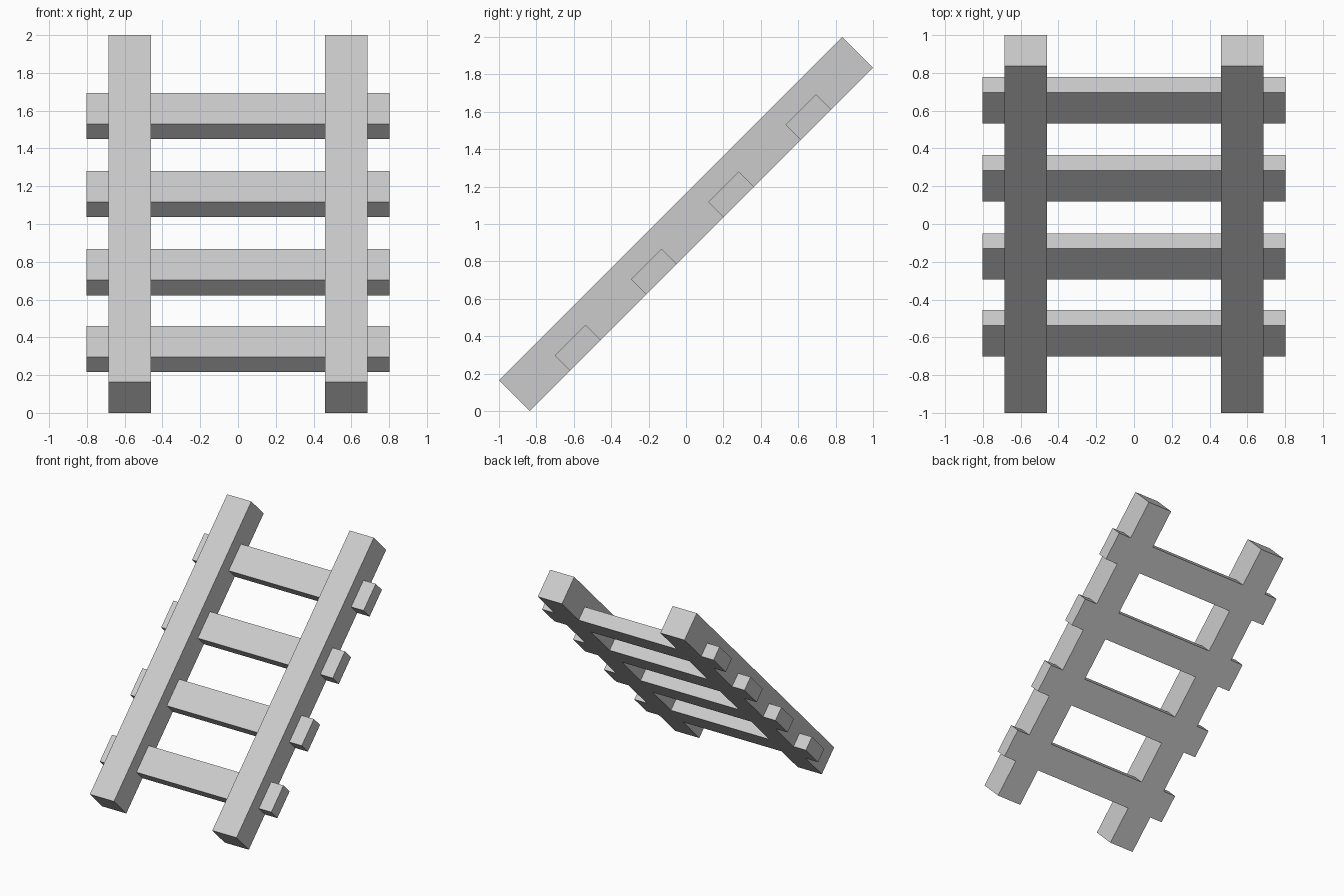
import bpy
import math
from mathutils import Matrix, Vector

default = bpy.data.objects.get("Cube")
if default:
    bpy.data.objects.remove(default, do_unlink=True)

# Single plain grey
GREY = (0.6, 0.6, 0.6, 1.0)
grey = bpy.data.materials.new("light_grey")
grey.use_nodes = True
grey.diffuse_color = GREY
grey.node_tree.nodes["Principled BSDF"].inputs["Base Color"].default_value = GREY

# The ladder leans back at 45 degrees: local Y runs up it, local Z faces front
LEAN = Matrix.Translation((0, 0, 1)) @ Matrix.Rotation(math.radians(45), 4, "X")


def beam(name, centre, size):
    """Flat-faced box placed in the leaning frame."""
    bpy.ops.mesh.primitive_cube_add(size=1)
    obj = bpy.context.object
    obj.name = obj.data.name = name
    place = Matrix.Translation(Vector(centre)) @ Matrix.Diagonal((*size, 1))
    obj.data.transform(LEAN @ place)
    obj.data.materials.append(grey)
    return obj


# Side rails
RAIL_DEPTH = 0.233
RAIL_LENGTH = 2 * math.sqrt(2) - RAIL_DEPTH
for side, name in ((1, "left_rail"), (-1, "right_rail")):
    beam(name, (side * 0.573, 0, 0), (0.226, RAIL_LENGTH, RAIL_DEPTH))

# Rungs, flush with the back of the rails and poking out past both sides
RUNG_DEPTH = 0.115
rung_z = (RUNG_DEPTH - RAIL_DEPTH) / 2
for i, along in enumerate((-0.877, -0.302, 0.283, 0.867), start=1):
    beam(f"rung_{i}", (0, along, rung_z), (1.604, 0.231, RUNG_DEPTH))
